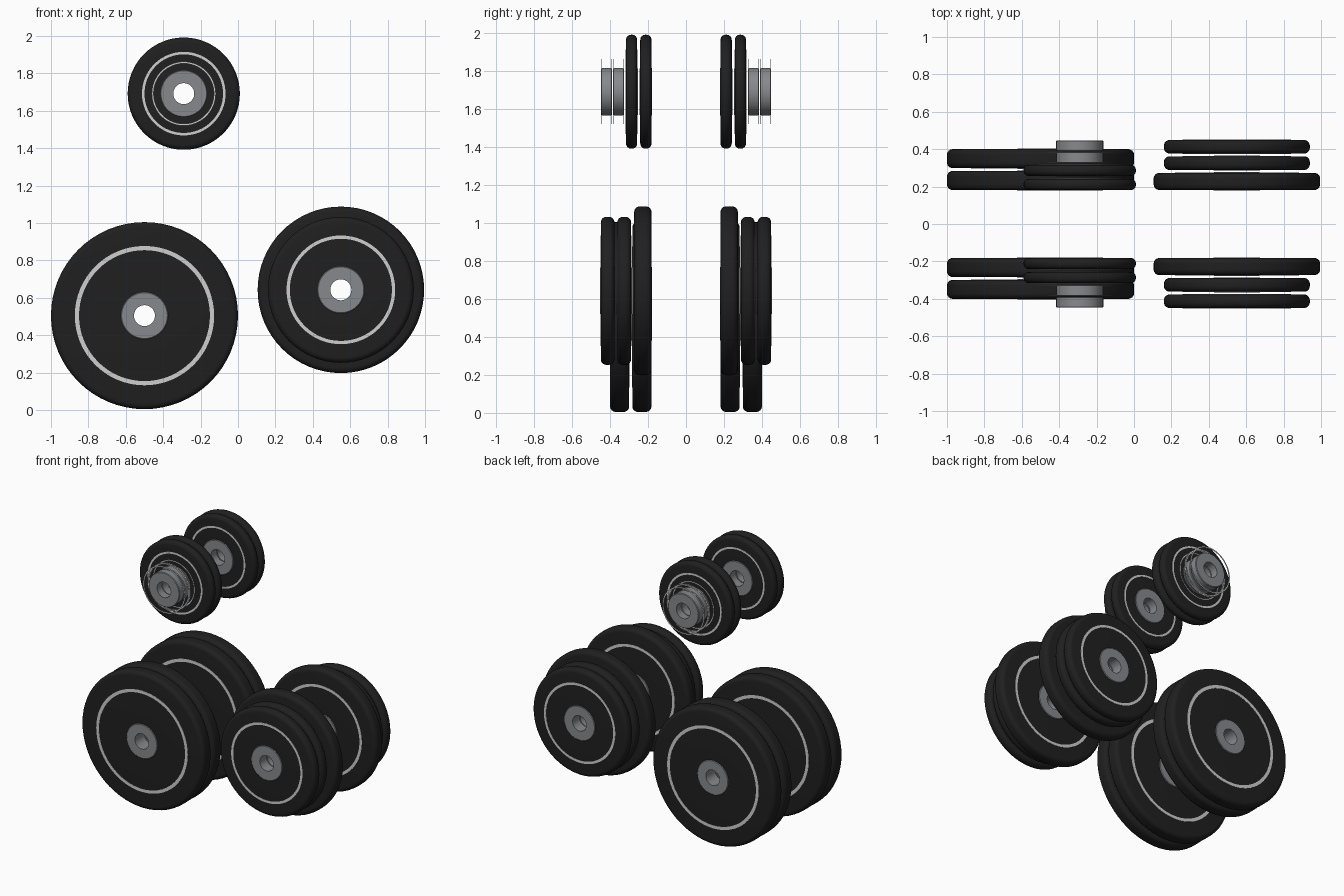
import bpy, bmesh, math
from mathutils import Matrix

if "Cube" in bpy.data.objects:
    bpy.data.objects.remove(bpy.data.objects["Cube"])

SEGMENTS = 64


def material(name, rgb):
    m = bpy.data.materials.new(name)
    m.diffuse_color = (*rgb, 1)
    m.use_nodes = True
    m.node_tree.nodes["Principled BSDF"].inputs["Base Color"].default_value = m.diffuse_color
    return m


RUBBER = material("black rubber", (0.014, 0.014, 0.014))
STEEL = material("grey steel", (0.24, 0.25, 0.265))
STRIPE = material("light stripe", (0.62, 0.62, 0.62))


def lathe(name, profile, centre, mat, closed=True):
    """Revolve an (r, y) profile about the y axis through centre (x, z)."""
    bm = bmesh.new()
    rings = []
    for i in range(SEGMENTS):
        a = 2 * math.pi * i / SEGMENTS
        rings.append([bm.verts.new((centre[0] + r * math.cos(a), y,
                                    centre[1] + r * math.sin(a))) for r, y in profile])
    n = len(profile)
    for i in range(SEGMENTS):
        a, b = rings[i], rings[(i + 1) % SEGMENTS]
        for j in range(n if closed else n - 1):
            k = (j + 1) % n
            bm.faces.new((a[j], a[k], b[k], b[j]))
    bmesh.ops.recalc_face_normals(bm, faces=bm.faces)
    mesh = bpy.data.meshes.new(name)
    bm.to_mesh(mesh)
    bm.free()
    mesh.materials.append(mat)
    ob = bpy.data.objects.new(name, mesh)
    bpy.context.collection.objects.link(ob)
    bpy.ops.object.select_all(action='DESELECT')
    ob.select_set(True)
    bpy.context.view_layer.objects.active = ob
    bpy.ops.object.shade_smooth_by_angle(angle=math.radians(35))
    return ob


def disc_profile(inner, outer, y0, y1, fillet, steps):
    """Flat-faced disc section whose outer corners are rounded."""
    pts = [(inner, y0)]
    for yc, start in ((y0 + fillet, -90), (y1 - fillet, 0)):
        for s in range(steps + 1):
            a = math.radians(start + 90 * s / steps)
            pts.append((outer - fillet + fillet * math.cos(a), yc + fillet * math.sin(a)))
    return pts + [(inner, y1)]


def weight(name, centre, radius, y0, y1, side, rubber=True):
    """One plate: rubber disc, bored steel hub and a stripe on each face."""
    lo, hi = sorted((side * y0, side * y1))
    hub = 0.126
    if rubber:
        fillet = min(0.03, 0.45 * (hi - lo))
        lathe(name + "_disc", disc_profile(hub - 0.004, radius, lo, hi, fillet, 6),
              centre, RUBBER)
    # hub stands slightly proud of the disc, with a small chamfer
    h = disc_profile(0.056, hub, lo - 0.004, hi + 0.004, 0.004, 1)
    lathe(name + "_hub", h, centre, STEEL)
    # stripes scale with the plate
    r_out, r_in = 0.745 * radius, 0.70 * radius
    for tag, y, out in (("front", lo, -1), ("back", hi, 1)):
        flat = [(r_in, y), (r_in, y + out * 0.0015), (r_out, y + out * 0.0015), (r_out, y)]
        lathe(f"{name}_{tag}_stripe", flat, centre, STRIPE)


# (name, centre x/z, plates as (radius, inner y, outer y, has rubber))
SETS = [
    ("heavy", (-0.5, 0.505), [(0.5, 0.182, 0.283, True), (0.5, 0.299, 0.400, True)]),
    ("medium", (0.55, 0.643), [(0.445, 0.182, 0.273, True), (0.39, 0.289, 0.362, True),
                               (0.39, 0.377, 0.449, True)]),
    ("light", (-0.29, 1.692), [(0.3, 0.182, 0.241, True), (0.3, 0.257, 0.316, True),
                               (0.23, 0.331, 0.380, False), (0.23, 0.394, 0.443, False)]),
]

# matching stacks at both ends
for set_name, centre, plates in SETS:
    for end, side in (("front", -1), ("back", 1)):
        for i, (radius, y0, y1, rubber) in enumerate(plates, 1):
            weight(f"{set_name}_{end}_plate_{i}", centre, radius, y0, y1, side, rubber)
